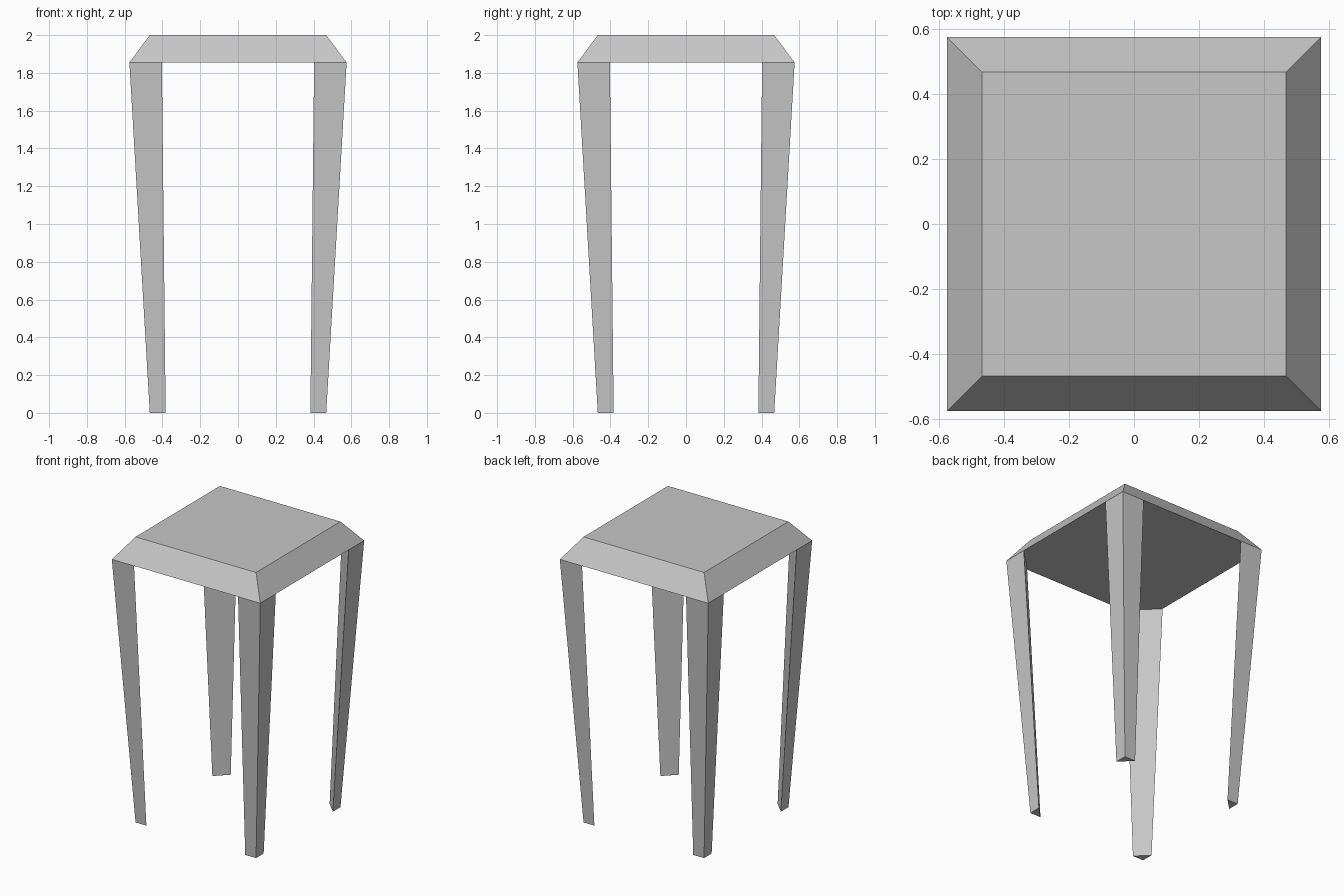
import bpy
import bmesh

if "Cube" in bpy.data.objects:
    bpy.data.objects.remove(bpy.data.objects["Cube"], do_unlink=True)

WIDE, NARROW = 0.575, 0.467      # half widths at the seat rim and at top / feet
SEAT_Z, TOP_Z = 1.855, 2.0

grey = bpy.data.materials.new("light_grey")
grey.use_nodes = True
colour = (0.57, 0.57, 0.57, 1)
grey.diffuse_color = colour
grey.node_tree.nodes["Principled BSDF"].inputs["Base Color"].default_value = colour


def loft(name, lower, upper):
    """Closed solid between two matching outlines."""
    bm = bmesh.new()
    a = [bm.verts.new(p) for p in lower]
    b = [bm.verts.new(p) for p in upper]
    bm.faces.new(a)
    bm.faces.new(b)
    for i in range(len(a)):
        j = (i + 1) % len(a)
        bm.faces.new((a[i], a[j], b[j], b[i]))
    bmesh.ops.recalc_face_normals(bm, faces=bm.faces)
    mesh = bpy.data.meshes.new(name)
    bm.to_mesh(mesh)
    bm.free()
    mesh.materials.append(grey)
    obj = bpy.data.objects.new(name, mesh)
    bpy.context.collection.objects.link(obj)
    return obj


def square(r, z):
    return [(-r, -r, z), (r, -r, z), (r, r, z), (-r, r, z)]


def corner(sx, sy, outer, inner, z):
    """Triangle filling one corner of a square."""
    return [(sx * outer, sy * outer, z), (sx * inner, sy * outer, z), (sx * outer, sy * inner, z)]


# Seat with sloping edges
loft("seat", square(WIDE, SEAT_Z), square(NARROW, TOP_Z))

# Tapered three-sided legs, one per corner
for side, sx in (("left", 1), ("right", -1)):
    for end, sy in (("front", -1), ("back", 1)):
        loft(f"{end}_{side}_leg",
             corner(sx, sy, NARROW, 0.383, 0),
             corner(sx, sy, WIDE, 0.403, SEAT_Z))
